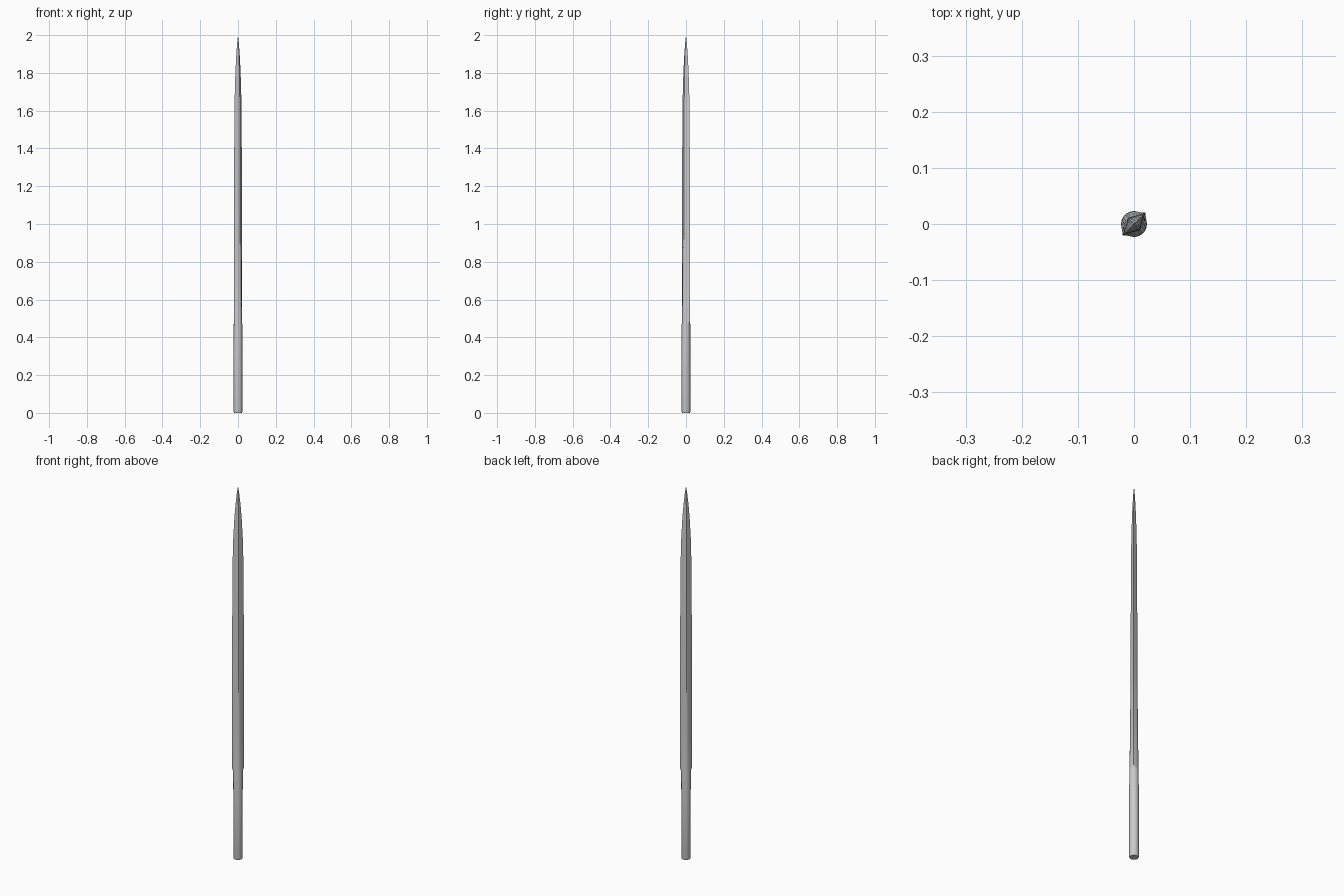
import bpy, bmesh, math

if "Cube" in bpy.data.objects:
    bpy.data.objects.remove(bpy.data.objects["Cube"])

SIDES = 32

# Each station: height, half width, half thickness, edge hollowing, ridge sharpness
STATIONS = [
    (0.00, 0.0215, 0.0215, 0.0, 0.0),
    (0.006, 0.023, 0.023, 0.0, 0.0),
    (0.32, 0.0230, 0.0230, 0.0, 0.0),
    (0.47, 0.0235, 0.0215, 0.0, 0.0),
    (0.485, 0.0290, 0.0210, 1.6, 0.0),
    (0.70, 0.0292, 0.0185, 2.0, 0.15),
    (0.97, 0.0292, 0.0160, 2.0, 0.5),
    (1.20, 0.0288, 0.0155, 2.0, 0.8),
    (1.43, 0.0280, 0.0150, 2.0, 1.0),
    (1.60, 0.0265, 0.0140, 2.0, 1.0),
    (1.72, 0.0235, 0.0125, 2.0, 1.0),
    (1.82, 0.0185, 0.0100, 2.0, 1.0),
    (1.90, 0.0125, 0.0070, 2.0, 1.0),
    (1.96, 0.0060, 0.0036, 2.0, 1.0),
]


def section(bm, z, a, b, hollow, ridge):
    """Ring that blends from a circle to a sharp-edged blade section."""
    ring = []
    for i in range(SIDES):
        t = 2 * math.pi * i / SIDES
        c, s = math.cos(t), math.sin(t)
        soft = abs(s) ** (1 + hollow)
        y = b * ((1 - ridge) * soft + ridge * (1 - abs(c)))
        ring.append(bm.verts.new((a * c, math.copysign(y, s), z)))
    return ring


# Spike: round socket lofted into a two-edged blade
bm = bmesh.new()
rings = [section(bm, *st) for st in STATIONS]
for low, high in zip(rings, rings[1:]):
    for i in range(SIDES):
        j = (i + 1) % SIDES
        bm.faces.new((low[i], low[j], high[j], high[i]))
bm.faces.new(rings[0][::-1])
tip = bm.verts.new((0, 0, 2.0))
for i in range(SIDES):
    bm.faces.new((rings[-1][i], rings[-1][(i + 1) % SIDES], tip))
# The cutting edges lie along the x = y diagonal
for v in bm.verts:
    x, y = v.co.x, v.co.y
    v.co.x, v.co.y = (x - y) * math.sqrt(0.5), (x + y) * math.sqrt(0.5)
bmesh.ops.recalc_face_normals(bm, faces=bm.faces[:])
mesh = bpy.data.meshes.new("spike_blade")
bm.to_mesh(mesh)
bm.free()
blade = bpy.data.objects.new("spike_blade", mesh)
bpy.context.collection.objects.link(blade)
bpy.context.view_layer.objects.active = blade
blade.select_set(True)
bpy.ops.object.shade_smooth_by_angle(angle=math.radians(25))
